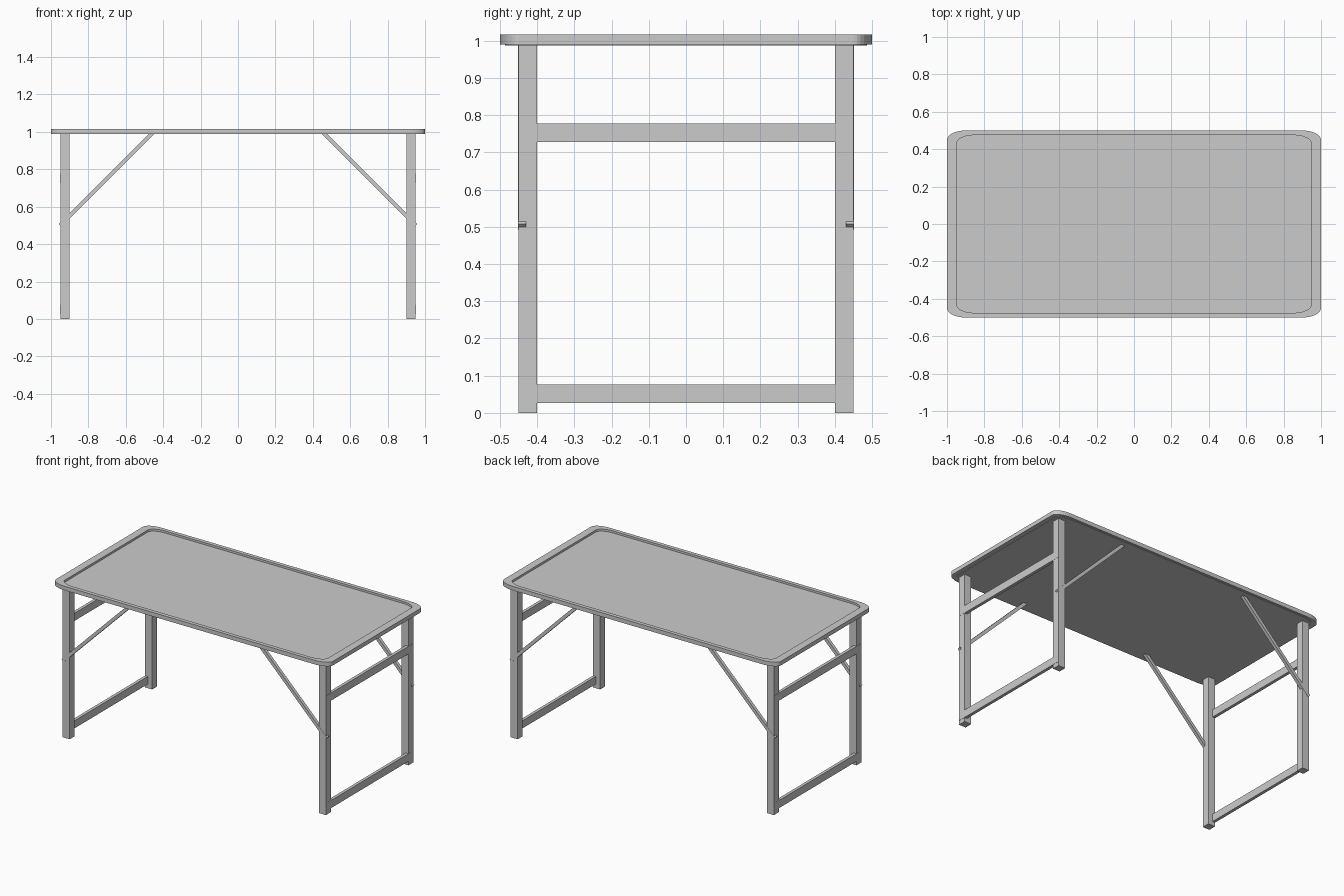
import bpy, bmesh, math
from mathutils import Matrix

if "Cube" in bpy.data.objects:
    bpy.data.objects.remove(bpy.data.objects["Cube"])


def outline(scale, segs=8):
    """Rounded table outline with corners stretched along x."""
    pts = []
    for q, (sx, sy) in enumerate([(1, 1), (-1, 1), (-1, -1), (1, -1)]):
        for i in range(segs + 1):
            a = math.pi / 2 * (q + i / segs)
            pts.append((scale * (sx * 0.9 + 0.1 * math.cos(a)),
                        scale * (sy * 0.45 + 0.05 * math.sin(a))))
    return pts


def finish(name, bm):
    bmesh.ops.recalc_face_normals(bm, faces=bm.faces)
    me = bpy.data.meshes.new(name)
    bm.to_mesh(me)
    bm.free()
    ob = bpy.data.objects.new(name, me)
    bpy.context.collection.objects.link(ob)
    return ob


def lofted(name, loops, closed):
    """Join (scale, z) outlines; closed makes a ring, otherwise ends are capped."""
    bm = bmesh.new()
    rings = [[bm.verts.new((x, y, z)) for x, y in outline(s)] for s, z in loops]
    n = len(rings[0])
    pairs = list(zip(rings, rings[1:]))
    if closed:
        pairs.append((rings[-1], rings[0]))
    else:
        bm.faces.new(rings[0])
        bm.faces.new(rings[-1])
    for a, b in pairs:
        for i in range(n):
            j = (i + 1) % n
            bm.faces.new((a[i], a[j], b[j], b[i]))
    return finish(name, bm)


def box(name, centre, size, angle=0.0):
    bm = bmesh.new()
    m = (Matrix.Translation(centre) @ Matrix.Rotation(angle, 4, 'Y')
         @ Matrix.Diagonal((*size, 1)))
    bmesh.ops.create_cube(bm, size=1, matrix=m)
    return finish(name, bm)


# Table top: raised rim around a recessed panel
lofted("top_rim", [(1, 0.99), (1, 1.0165), (0.95, 1.0165), (0.95, 0.99)], True)
lofted("top_panel", [(0.972, 0.9875), (0.972, 1.003)], False)

for sx, side in ((-1, "left"), (1, "right")):
    for sy, end in ((-1, "front"), (1, "back")):
        # Square legs
        box(f"{end}_{side}_leg", (sx * 0.925, sy * 0.425, 0.495), (0.05, 0.05, 0.99))
        # Diagonal braces from leg to underside of the top
        box(f"{end}_{side}_brace", (sx * 0.703, sy * 0.441, 0.747),
            (0.70, 0.021, 0.021), sx * math.pi / 4)
    # Cross rails flush with the outer leg faces
    for z, level in ((0.0515, "lower"), (0.7525, "upper")):
        box(f"{side}_{level}_rail", (sx * 0.941, 0, z), (0.02, 0.9, 0.05))
